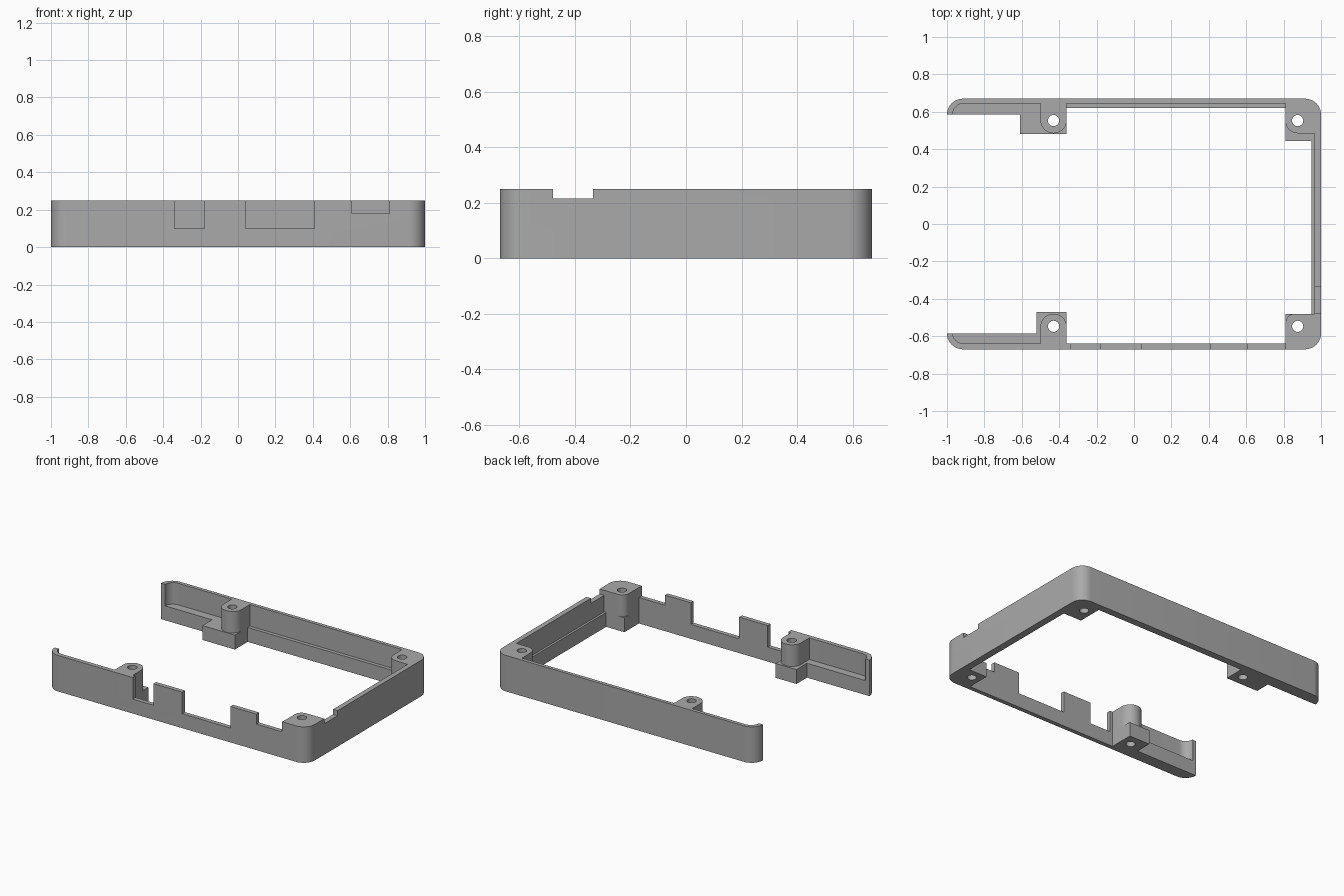
import bpy
import bmesh
import math
from mathutils import Vector

if "Cube" in bpy.data.objects:
    bpy.data.objects.remove(bpy.data.objects["Cube"], do_unlink=True)

HEIGHT, LEDGE = 0.25, 0.1

grey = bpy.data.materials.new("plain grey")
grey.use_nodes = True
grey.diffuse_color = (0.4, 0.4, 0.4, 1)
grey.node_tree.nodes["Principled BSDF"].inputs["Base Color"].default_value = (0.4, 0.4, 0.4, 1)


def rounded(corners, steps=10):
    """Outline with right-angled corners (x, y, radius) turned into arcs."""
    pts = []
    for i, c in enumerate(corners):
        p = Vector(c[:2])
        if len(c) == 2:
            pts.append(p)
            continue
        r = c[2]
        a = (Vector(corners[i - 1][:2]) - p).normalized()
        b = (Vector(corners[(i + 1) % len(corners)][:2]) - p).normalized()
        centre = p + (a + b) * r
        for k in range(steps + 1):
            t = math.pi / 2 * k / steps
            pts.append(centre - b * r * math.cos(t) - a * r * math.sin(t))
    return pts


def prism(name, outline, z0, z1):
    bm = bmesh.new()
    face = bm.faces.new([bm.verts.new((p[0], p[1], z0)) for p in outline])
    top = bmesh.ops.extrude_face_region(bm, geom=[face])["geom"]
    bmesh.ops.translate(bm, vec=(0, 0, z1 - z0),
                        verts=[v for v in top if isinstance(v, bmesh.types.BMVert)])
    bmesh.ops.recalc_face_normals(bm, faces=bm.faces)
    mesh = bpy.data.meshes.new(name)
    bm.to_mesh(mesh)
    bm.free()
    mesh.materials.append(grey)
    obj = bpy.data.objects.new(name, mesh)
    bpy.context.collection.objects.link(obj)
    return obj


def combine(body, other, operation):
    other.hide_render = True
    mod = body.modifiers.new(operation, 'BOOLEAN')
    mod.operation, mod.solver, mod.object = operation, 'EXACT', other
    bpy.context.view_layer.objects.active = body
    bpy.ops.object.modifier_apply(modifier=mod.name)
    bpy.data.objects.remove(other, do_unlink=True)


def cut_box(body, x0, x1, y0, y1, z0):
    box = [(x0, y0), (x1, y0), (x1, y1), (x0, y1)]
    combine(body, prism("notch_cutter", box, z0, HEIGHT + 0.1), 'DIFFERENCE')


outer = [(-1, -.67, .085), (1, -.67, .085), (1, .67, .085), (-1, .67, .085)]

# Lower rim with square blocks and ledges
lower = outer + [
    (-1, .585), (-.61, .585), (-.61, .48), (-.36, .48), (-.36, .62),
    (.81, .62), (.81, .445), (.95, .445), (.95, -.48), (.81, -.48),
    (.81, -.64), (-.36, -.64), (-.36, -.47), (-.52, -.47), (-.52, -.585), (-1, -.585)]
frame = prism("case_frame", rounded(lower), 0, LEDGE)

# Thin upper wall with rounded screw posts
upper = outer + [
    (-1, .585), (-.97, .585), (-.97, .645, .06), (-.5, .645),
    (-.5, .485, .069), (-.36, .485, .069), (-.36, .645), (.81, .645),
    (.81, .485, .065), (.965, .485), (.965, -.48), (.81, -.48, .05),
    (.81, -.64), (-.36, -.64), (-.36, -.48, .069), (-.5, -.48, .069),
    (-.5, -.64), (-.97, -.64, .06), (-.97, -.585), (-1, -.585)]
combine(frame, prism("upper_wall", rounded(upper), LEDGE, HEIGHT), 'UNION')

# Port notches in the front wall and the shallow slot in the side wall
for x0, x1, z in ((-.34, -.18, .1), (.04, .41, .1), (.61, .809, .18)):
    cut_box(frame, x0, x1, -.7, -.6, z)
cut_box(frame, .9, 1.1, -.479, -.335, .215)

# Screw holes through all four posts
for x in (-.43, .875):
    for y in (-.547, .553):
        ring = [(x + .03 * math.cos(k * math.pi / 16), y + .03 * math.sin(k * math.pi / 16))
                for k in range(32)]
        combine(frame, prism("hole_cutter", ring, -.1, HEIGHT + .1), 'DIFFERENCE')

bpy.ops.object.select_all(action='DESELECT')
frame.select_set(True)
bpy.context.view_layer.objects.active = frame
bpy.ops.object.shade_smooth_by_angle(angle=math.radians(30))
